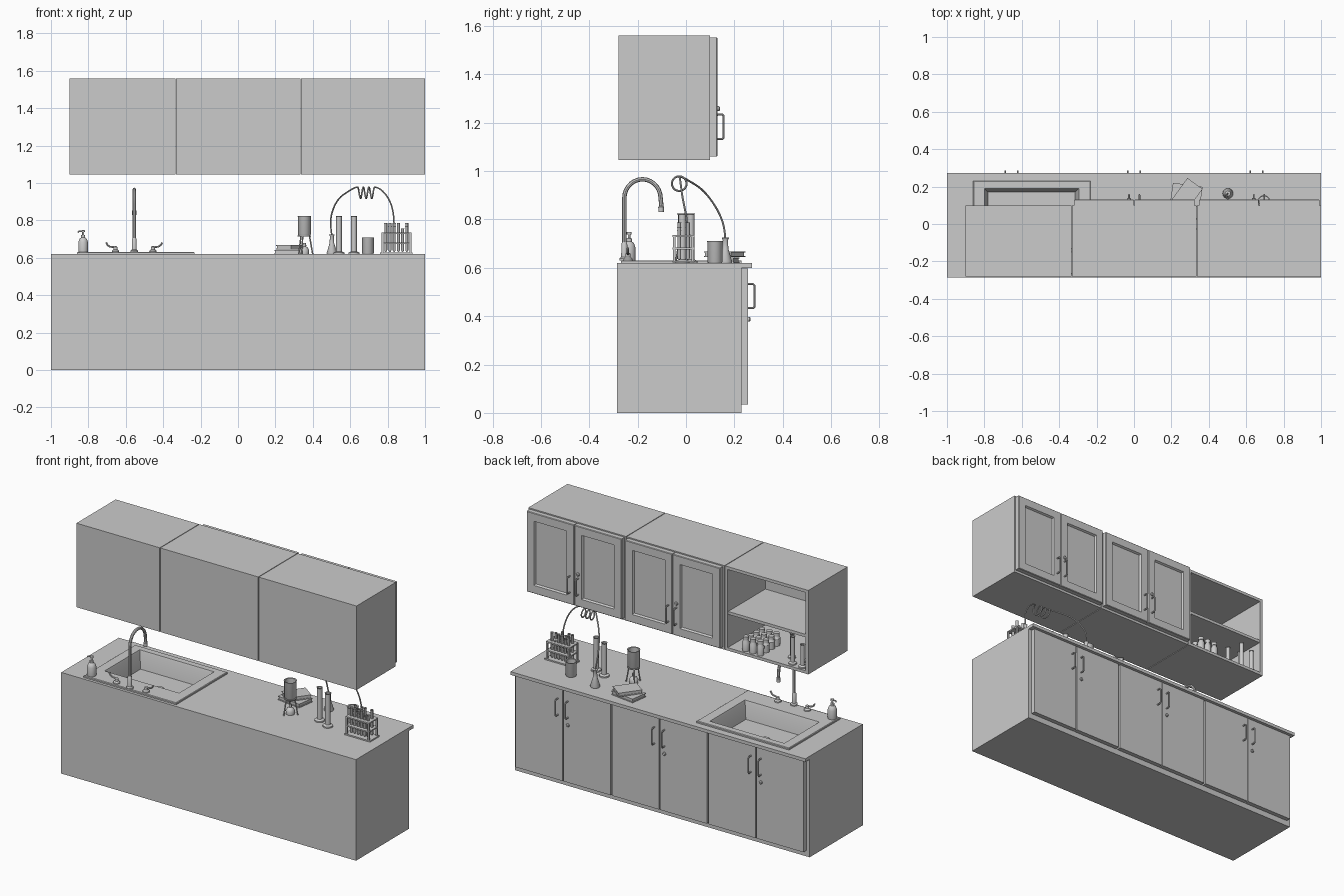
import bpy, bmesh
from math import sin, cos, pi, radians
from mathutils import Vector, Matrix

if "Cube" in bpy.data.objects:
    bpy.data.objects.remove(bpy.data.objects["Cube"])


def finish(name, bm, loc=(0, 0, 0)):
    bmesh.ops.remove_doubles(bm, verts=bm.verts, dist=1e-5)
    bmesh.ops.recalc_face_normals(bm, faces=bm.faces)
    me = bpy.data.meshes.new(name)
    bm.to_mesh(me)
    bm.free()
    ob = bpy.data.objects.new(name, me)
    ob.location = loc
    bpy.context.collection.objects.link(ob)
    return ob


def box(name, x0, x1, y0, y1, z0, z1):
    bm = bmesh.new()
    c = Vector((x0 + x1, y0 + y1, z0 + z1)) / 2
    bmesh.ops.create_cube(bm, size=1, matrix=Matrix.Diagonal((x1 - x0, y1 - y0, z1 - z0, 1)))
    return finish(name, bm, c)


def rect_loft(name, rings, axis, cap_start=True):
    """Skin rectangles (x0, x1, a0, a1, height) stacked along y or z."""
    bm = bmesh.new()
    loops = []
    for x0, x1, a0, a1, h in rings:
        pts = [(x0, a0), (x1, a0), (x1, a1), (x0, a1)]
        loops.append([bm.verts.new((x, a, h) if axis == 'z' else (x, h, a)) for x, a in pts])
    for p, q in zip(loops, loops[1:]):
        for i in range(4):
            j = (i + 1) % 4
            bm.faces.new((p[i], p[j], q[j], q[i]))
    bm.faces.new(loops[-1])
    if cap_start:
        bm.faces.new(loops[0])
    return finish(name, bm)


def lathe(name, profile, loc, seg=24):
    bm = bmesh.new()
    vs = [bm.verts.new((r, 0, z)) for r, z in profile]
    es = [bm.edges.new(e) for e in zip(vs, vs[1:])]
    bmesh.ops.spin(bm, geom=vs + es, cent=(0, 0, 0), axis=(0, 0, 1), angle=2 * pi, steps=seg)
    return finish(name, bm, loc)


def tube(name, pts, r, smooth=False):
    cu = bpy.data.curves.new(name, 'CURVE')
    cu.dimensions = '3D'
    cu.bevel_depth, cu.bevel_resolution, cu.use_fill_caps = r, 2, True
    sp = cu.splines.new('NURBS' if smooth else 'POLY')
    sp.points.add(len(pts) - 1)
    for p, co in zip(sp.points, pts):
        p.co = (*co, 1)
    if smooth:
        sp.order_u, sp.use_endpoint_u, sp.resolution_u = 4, True, 4
    tmp = bpy.data.objects.new(name + "_path", cu)
    bpy.context.collection.objects.link(tmp)
    me = bpy.data.meshes.new_from_object(tmp.evaluated_get(bpy.context.evaluated_depsgraph_get()))
    bpy.data.objects.remove(tmp)
    ob = bpy.data.objects.new(name, me)
    bpy.context.collection.objects.link(ob)
    return ob


def cup(name, r, h, loc, t=0.003):
    return lathe(name, [(0, 0), (r * .9, 0), (r, .005), (r, h - .006), (r + .003, h),
                        (r - t, h - .002), (r - t, .008), (0, .008)], loc)


def handle_and_lock(tag, x, y, z, locked, lock_z):
    tube("handle_" + tag, [(x, y - .003, z - .05), (x, y + .02, z - .05), (x, y + .026, z - .044),
                           (x, y + .026, z + .044), (x, y + .02, z + .05), (x, y - .003, z + .05)], .0045)
    if locked:
        k = lathe("lock_" + tag, [(0, 0), (.01, 0), (.01, .006), (.007, .01), (0, .01)], (x, y, lock_z), 16)
        k.rotation_euler.x = -pi / 2


# Base cabinet, countertop and sink opening
body = box("base_cabinet", -1, 1, -.285, .23, 0, .6)
counter = box("countertop", -1, 1, -.285, .272, .6, .62)
cutter = box("sink_cutter", -.812, -.283, -.162, .202, .5, .7)
cutter.hide_render = True
cutter.hide_set(True)
for ob in (body, counter):
    m = ob.modifiers.new("sink_hole", 'BOOLEAN')
    m.object, m.operation, m.solver = cutter, 'DIFFERENCE', 'EXACT'

# Base doors in three pairs
for n, cx in enumerate((-.655, 0, .655)):
    for s in (-1, 1):
        a, b = sorted((cx + s * .003, cx + s * .322))
        tag = f"base_{n}_{'left' if s < 0 else 'right'}"
        box("door_" + tag, a, b, .23, .257, .035, .597)
        handle_and_lock(tag, cx + s * .034, .257, .483, s < 0, .387)

# Wall cabinets with framed doors
for n, (x0, x1) in enumerate(((-.331, .333), (.337, 1))):
    box(f"wall_cabinet_{n}", x0, x1, -.28, .1, 1.045, 1.56)
    cx = (x0 + x1) / 2
    for s in (-1, 1):
        a, b = sorted((cx + s * .002, cx + s * .322))
        tag = f"wall_{n}_{'left' if s < 0 else 'right'}"
        rings = [(a + i, b - i, 1.06 + i, 1.553 - i, y)
                 for i, y in ((0, .1), (0, .127), (.003, .13), (.05, .13), (.056, .118))]
        rect_loft("door_" + tag, rings, 'y')
        handle_and_lock(tag, cx + s * .028, .13, 1.183, s < 0, 1.258)

# Open shelf unit
X0, X1 = -.9, -.335
box("open_left_side", X0, X0 + .018, -.28, .1, 1.045, 1.56)
box("open_right_side", X1 - .018, X1, -.28, .1, 1.045, 1.56)
for nm, z0, z1 in (("bottom", 1.045, 1.063), ("shelf", 1.265, 1.283), ("top", 1.542, 1.56)):
    box("open_" + nm, X0 + .018, X1 - .018, -.28, .1 if nm != "shelf" else .095, z0, z1)
box("open_back", X0 + .018, X1 - .018, -.28, -.265, 1.063, 1.542)

# Jars and measuring cylinders on the shelf
for i in range(3):
    for j in range(4):
        s = 1.15 if j == 0 else 1
        lathe(f"jar_{i}_{j}", [(0, 0), (.02, 0), (.021, .045 * s), (.014, .055 * s), (.014, .06 * s),
                               (.017, .06 * s), (.017, .076 * s), (0, .076 * s)],
              (-.455 - .05 * i, .07 - .052 * j, 1.063), 16)


def cylinder_glass(name, loc, h, r=.015):
    lathe(name, [(0, 0), (r * 1.9, 0), (r * 1.9, .008), (r, .014), (r, h - .004), (r + .003, h),
                 (r - .003, h - .002), (r - .003, .02), (0, .02)], loc)


for i, (x, y, h) in enumerate(((-.77, .065, .17), (-.84, .07, .14), (-.72, .0, .15), (-.82, -.01, .16))):
    cylinder_glass(f"shelf_cylinder_{i}", (x, y, 1.063), h, .012)

# Sink: rim and basin in one skin, with a drain
rect_loft("sink", [(-.86, -.232, -.268, .23, .619), (-.86, -.232, -.268, .23, .628),
                   (-.856, -.236, -.264, .226, .631), (-.80, -.295, -.15, .19, .631),
                   (-.796, -.299, -.146, .186, .62), (-.78, -.315, -.13, .17, .525)], 'z', False)
lathe("drain", [(0, .004), (.022, .004), (.027, 0)], (-.55, .02, .5255))

# Faucet and tap levers
FX = -.555
arc = [(FX, -.18 - .075 * cos(t * pi / 14), .888 + .078 * sin(t * pi / 14)) for t in range(15)]
tube("faucet_spout", [(FX, -.255, .63)] + arc + [(FX, -.1, .84)], .009)
lathe("faucet_base", [(.02, 0), (.02, .008), (.013, .014), (.012, .07), (.009, .075)], (FX, -.245, .631)).location.y = -.255
lathe("faucet_nozzle", [(0, 0), (.011, 0), (.012, .022), (.008, .026)], (FX, -.103, .83))
for s in (-1, 1):
    x = FX + s * .1
    lathe(f"tap_base_{s}", [(.02, 0), (.019, .006), (.011, .014), (.01, .028), (0, .034)], (x, -.24, .631))
    tube(f"tap_lever_{s}", [(x, -.24, .656), (x + s * .03, -.24, .66), (x + s * .042, -.24, .668),
                            (x + s * .05, -.24, .682)], .005)

# Soap dispenser
lathe("soap_bottle", [(0, 0), (.025, 0), (.026, .01), (.026, .055), (.02, .072), (.011, .08), (.011, .092),
                      (.005, .094), (.005, .108), (.01, .108), (.01, .118), (0, .12)], (-.828, -.235, .629))
tube("soap_spout", [(-.828, -.235, .742), (-.85, -.235, .742), (-.857, -.235, .735)], .004)

# Stacked books, each with two covers and a page block
for n, (ang, z, L, W, cx, cy) in enumerate(((-8, .62, .16, .11, .28, .155), (-36, .645, .1, .14, .285, .16))):
    for nm, d, z0, z1 in (("pages", .004, .003, .019), ("lower_cover", 0, 0, .004), ("upper_cover", 0, .018, .023)):
        b = box(f"book_{n}_{nm}", -L / 2 + d, L / 2 - d, -W / 2 + d, W / 2 - d, z + z0, z + z1)
        b.location.x, b.location.y = cx, cy
        b.rotation_euler.z = radians(ang)

# Tripod with burner and beaker
TX, TY = .355, 0
lathe("tripod_plate", [(0, 0), (.036, 0), (.036, .006), (0, .006)], (TX, TY, .714))
for k in range(3):
    c, s = cos(k * 2 * pi / 3 + .2), sin(k * 2 * pi / 3 + .2)
    tube(f"tripod_leg_{k}", [(TX + .028 * c, TY + .028 * s, .716), (TX + .045 * c, TY + .045 * s, .621)], .004)
lathe("burner", [(0, 0), (.024, 0), (.026, .02), (.018, .035), (.008, .042), (.008, .06), (0, .06)], (TX, TY, .62))
cup("tripod_beaker", .034, .105, (TX, TY, .72))

# Loose glassware
cylinder_glass("cylinder_a", (.54, .02, .62), .205)
cylinder_glass("cylinder_b", (.62, -.015, .62), .205)
cup("beaker", .031, .09, (.695, .12, .62))
lathe("flask", [(0, 0), (.026, 0), (.028, .006), (.012, .06), (.011, .095), (.015, .104), (.009, .106), (0, .106)],
      (.502, .163, .62))

# Test tube rack
RY = -.01
for z in (.621, .675, .728):
    e = .008 if z < .63 else 0
    box(f"rack_plate_{z}", .768 - e, .926 + e, RY - .045, RY + .045, z, z + .008)
for i, x in enumerate((.772, .922)):
    for s in (-1, 1):
        box(f"rack_post_{i}_{s}", x - .005, x + .005, RY + s * .038 - .005, RY + s * .038 + .005, .621, .735)
for i in range(6):
    for s in (-1, 1):
        h = .155 - .018 * ((i * 2 + s) % 3 == 0) - .03 * (i == 4)
        lathe(f"test_tube_{i}_{s}", [(0, 0), (.005, .002), (.008, .009), (.008, h - .003), (.01, h), (.006, h), (.006, .012),
                                     (0, .01)], (.79 + .0225 * i, RY + s * .018, .632), 12)

# Coiled transfer hose from the flask to the rack
coil = [(.64 + .09 * k / 48, -.028 + .031 * sin(k * pi / 8), .948 + .031 * cos(k * pi / 8)) for k in range(49)]
tube("coiled_hose", [(.502, .163, .715), (.496, .16, .76), (.493, .15, .8), (.505, .12, .86), (.54, .07, .925),
                     (.59, .02, .955), (.62, -.015, .975)] + coil +
     [(.76, -.025, .972), (.80, -.02, .93), (.828, -.012, .87), (.836, .006, .8), (.835, .008, .72)], .0042, True)

# Keep hard edges, smooth the round parts
for ob in bpy.context.collection.objects:
    if ob.type == 'MESH' and ob is not cutter:
        ob.select_set(True)
        bpy.context.view_layer.objects.active = ob
bpy.ops.object.shade_smooth_by_angle(angle=radians(35))
